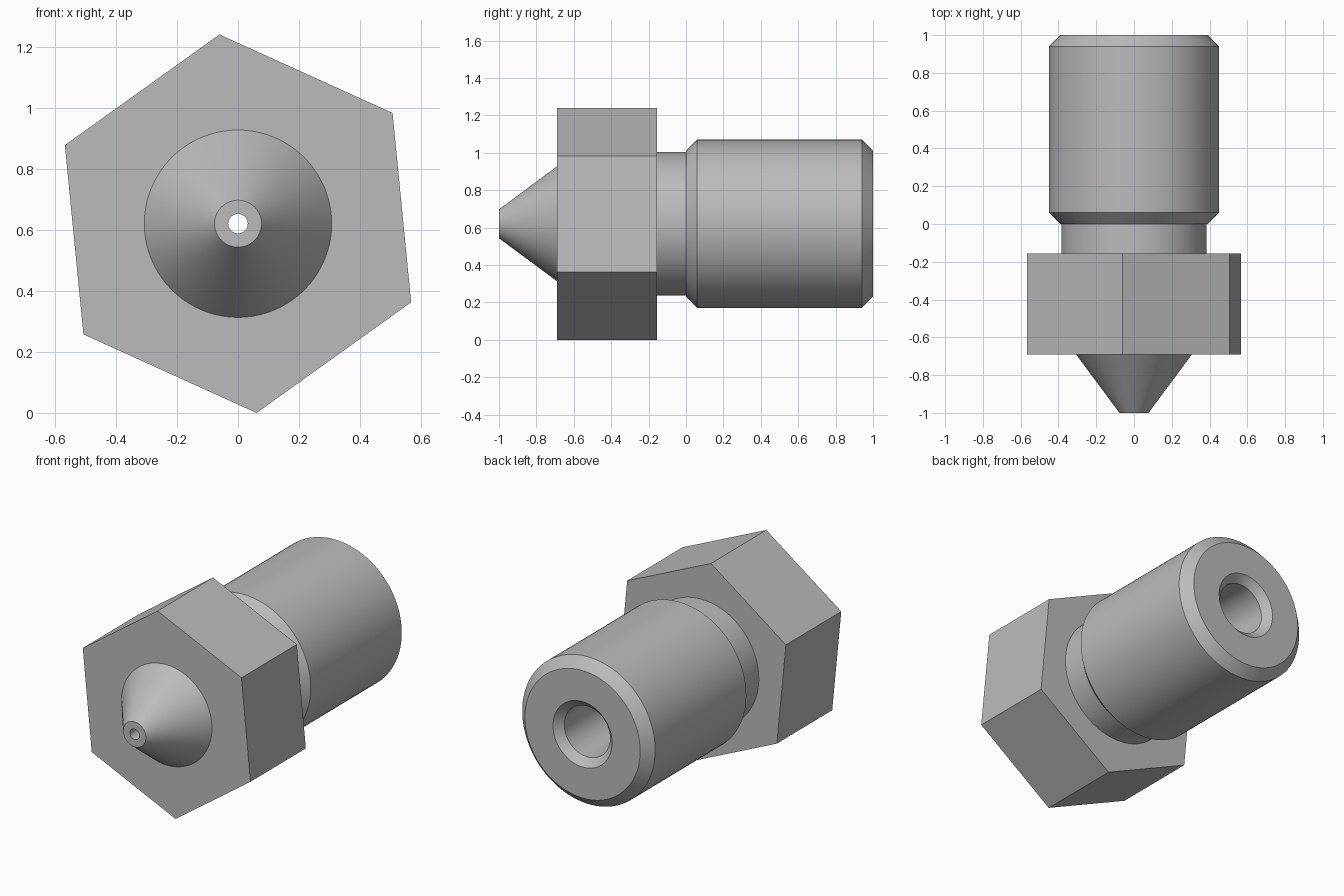
import bpy, bmesh
from math import radians, sin, cos, pi

if "Cube" in bpy.data.objects:
    bpy.data.objects.remove(bpy.data.objects["Cube"], do_unlink=True)

SEGMENTS = 96
AXIS_Z = 0.62
HEX_TURN = radians(95.6)
HEX_RADIUS = 0.623

metal = bpy.data.materials.new("grey metal")
metal.use_nodes = True
grey = (0.5, 0.5, 0.5, 1)
metal.diffuse_color = grey
metal.node_tree.nodes["Principled BSDF"].inputs["Base Color"].default_value = grey


def hex_radius(angle):
    """Distance from the axis to the hexagon outline."""
    return HEX_RADIUS * cos(pi / 6) / cos((angle - HEX_TURN) % (pi / 3) - pi / 6)


def lathe(name, profile):
    """Spin (y, radius) points round the y axis; radius 'hex' follows the hexagon."""
    bm = bmesh.new()
    rings = []
    for y, radius in profile:
        ring = []
        for i in range(SEGMENTS):
            a = HEX_TURN + 2 * pi * i / SEGMENTS
            r = hex_radius(a) if radius == "hex" else radius
            ring.append(bm.verts.new((r * cos(a), y, AXIS_Z + r * sin(a))))
        rings.append(ring)
    for near, far in zip(rings, rings[1:]):
        for i in range(SEGMENTS):
            j = (i + 1) % SEGMENTS
            bm.faces.new((near[i], far[i], far[j], near[j]))
    mesh = bpy.data.meshes.new(name)
    bm.to_mesh(mesh)
    bm.free()
    mesh.materials.append(metal)
    obj = bpy.data.objects.new(name, mesh)
    bpy.context.collection.objects.link(obj)
    bpy.ops.object.select_all(action="DESELECT")
    obj.select_set(True)
    bpy.context.view_layer.objects.active = obj
    bpy.ops.object.shade_smooth_by_angle(angle=radians(30))
    return obj


HOLE, BORE, MOUTH = 0.032, 0.155, 0.2
TIP, CONE, NECK = 0.077, 0.307, 0.384
CHAMFER, SHANK = 0.39, 0.45
HEX_FRONT, HEX_BACK = -0.69, -0.155

# Conical tip with a flat end
lathe("conical_tip", [(-1, HOLE), (-1, TIP), (HEX_FRONT, CONE)])

# Hexagonal wrench block
lathe("hex_block", [(HEX_FRONT, CONE), (HEX_FRONT, "hex"),
                    (HEX_BACK, "hex"), (HEX_BACK, NECK)])

# Relief neck between block and shank
lathe("neck", [(HEX_BACK, NECK), (0, NECK), (0, CHAMFER)])

# Chamfered shank and its end face
lathe("shank", [(0, CHAMFER), (0.06, SHANK), (0.94, SHANK),
                (1, CHAMFER), (1, MOUTH)])

# Countersunk bore narrowing to the outlet hole
lathe("bore", [(1, MOUTH), (0.955, BORE), (-0.65, BORE),
               (-0.76, HOLE), (-1, HOLE)])
